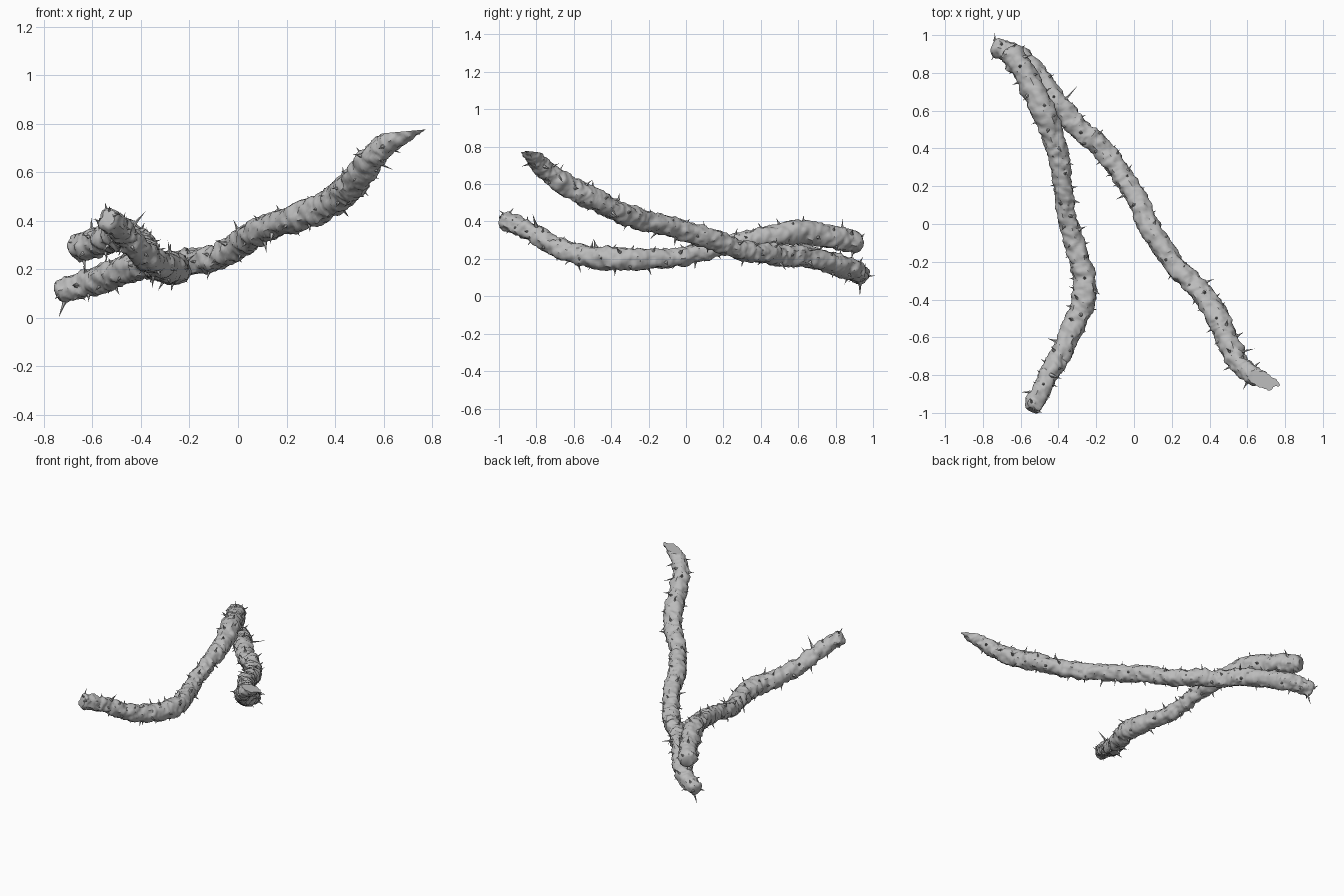
import bpy
import bmesh
import math
import random
from mathutils import Vector, noise

random.seed(7)
cube = bpy.data.objects.get("Cube")
if cube:
    bpy.data.objects.remove(cube, do_unlink=True)

# Single bark colour
bark = bpy.data.materials.new("grey bark")
bark.use_nodes = True
grey = (0.5, 0.5, 0.5, 1)
bark.diffuse_color = grey
shader = next(n for n in bark.node_tree.nodes if n.type == "BSDF_PRINCIPLED")
shader.inputs["Base Color"].default_value = grey
shader.inputs["Roughness"].default_value = 0.8

SIDES = 28
STEPS = 20
END_TAPER = (.65, .85, .95)

# Centre lines: x, y, z, radius
long_path = [
    (.86, -.89, .87, .036), (.75, -.855, .81, .038), (.64, -.81, .735, .044),
    (.555, -.74, .665, .053), (.49, -.6, .57, .058), (.44, -.49, .52, .06),
    (.345, -.35, .45, .056), (.215, -.22, .405, .053), (.09, -.03, .36, .056),
    (.005, .15, .3, .053), (-.08, .28, .25, .053), (-.18, .41, .23, .055),
    (-.295, .51, .215, .055), (-.4, .63, .215, .058), (-.52, .79, .175, .058),
    (-.62, .89, .14, .056), (-.745, .945, .105, .046),
]
bent_path = [
    (-.54, -.985, .41, .05), (-.48, -.85, .355, .05), (-.395, -.7, .265, .053),
    (-.315, -.53, .215, .058), (-.262, -.37, .2, .063), (-.285, -.2, .2, .055),
    (-.345, 0, .22, .05), (-.375, .2, .27, .05), (-.41, .4, .31, .055),
    (-.48, .6, .345, .063), (-.57, .78, .315, .061), (-.66, .93, .285, .057),
]


def spline(points):
    """Smooth samples through all control points."""
    p = [Vector(q) for q in points]
    p = [2 * p[0] - p[1]] + p + [2 * p[-1] - p[-2]]
    out = []
    for i in range(1, len(p) - 2):
        a, b, c, d = p[i - 1:i + 3]
        for k in range(STEPS):
            t = k / STEPS
            out.append(b + (c - a) * t / 2 + (2 * a - 5 * b + 4 * c - d) * t * t / 2
                       + (3 * b - a - 3 * c + d) * t ** 3 / 2)
    return out + [p[-2]]


def frames(points):
    """Position, radius and perpendicular axes, with rounded-off ends."""
    s = spline(points)
    last = len(s) - 1
    result = []
    for i, q in enumerate(s):
        along = (s[min(i + 1, last)] - s[max(i - 1, 0)]).xyz.normalized()
        side = along.cross(Vector((0, 0, 1))).normalized()
        from_end = min(i, last - i)
        r = q.w * (END_TAPER[from_end] if from_end < len(END_TAPER) else 1)
        result.append((q.xyz, r, along, side, side.cross(along)))
    return result


def bark_offset(p):
    """Gnarled knobs plus finer wrinkles."""
    return (.011 * noise.noise(p * 14) + .011 * noise.noise(p * 30)
            + .006 * noise.noise(p * 65))


def finish(name, bm):
    bmesh.ops.recalc_face_normals(bm, faces=bm.faces)
    mesh = bpy.data.meshes.new(name)
    bm.to_mesh(mesh)
    bm.free()
    mesh.materials.append(bark)
    mesh.polygons.foreach_set("use_smooth", [True] * len(mesh.polygons))
    mesh.set_sharp_from_angle(angle=math.radians(40))
    obj = bpy.data.objects.new(name, mesh)
    bpy.context.scene.collection.objects.link(obj)


def make_branch(name, path, cut_point=None):
    bm = bmesh.new()
    rings = []
    for pos, r, along, u, v in path:
        ring = []
        for j in range(SIDES):
            a = math.tau * j / SIDES
            out = u * math.cos(a) + v * math.sin(a)
            p = pos + out * r
            ring.append(bm.verts.new(p + out * bark_offset(p)))
        rings.append(ring)
    for r0, r1 in zip(rings, rings[1:]):
        for j in range(SIDES):
            k = (j + 1) % SIDES
            bm.faces.new((r0[j], r0[k], r1[k], r1[j]))
    bm.faces.new(rings[0])
    bm.faces.new(rings[-1])
    # Slanted slice across the raised tip
    if cut_point:
        bmesh.ops.bisect_plane(bm, geom=bm.verts[:] + bm.edges[:] + bm.faces[:],
                               plane_co=cut_point, plane_no=(-.09, 0, 1),
                               clear_outer=True)
        bmesh.ops.holes_fill(bm, edges=[e for e in bm.edges if e.is_boundary])
    finish(name, bm)


def add_thorn(bm, base, direction, length, radius):
    """Five-sided spike, slightly pinched toward its point."""
    u = direction.orthogonal().normalized()
    v = direction.cross(u)
    rings = []
    for h, w in ((0, 1), (.35, .45)):
        rings.append([bm.verts.new(base + direction * length * h + radius * w
                      * (u * math.cos(math.tau * j / 5) + v * math.sin(math.tau * j / 5)))
                      for j in range(5)])
    tip = bm.verts.new(base + direction * length)
    for j in range(5):
        k = (j + 1) % 5
        bm.faces.new((rings[0][j], rings[0][k], rings[1][k], rings[1][j]))
        bm.faces.new((rings[1][j], rings[1][k], tip))


def make_thorns(name, path, count, extra, ceiling=9):
    bm = bmesh.new()
    for i in range(count):
        pos, r, along, u, v = path[int((i + random.random()) / count * len(path))]
        a = i * 2.4 + random.uniform(-.5, .5)
        out = u * math.cos(a) + v * math.sin(a)
        direction = (out + along * random.uniform(-.5, .5)).normalized()
        length = random.choice((.022, .028, .035, .042, .052))
        base = pos + out * (r - .004)
        if max(pos.z, (base + direction * length).z) < ceiling:
            add_thorn(bm, base, direction, length, .005 + length * .12)
    for base, tip in extra:
        d = Vector(tip) - Vector(base)
        add_thorn(bm, Vector(base), d.normalized(), d.length, .014)
    finish(name, bm)


# Long branch, rising to a sliced tip
long_frames = frames(long_path)
make_branch("long_branch", long_frames, (.75, -.86, .774))
make_thorns("long_branch_thorns", long_frames, 90,
            [((-.71, .93, .08), (-.74, .93, 0)),
             ((-.38, .64, .25), (-.3, .73, .25)),
             ((.55, -.68, .65), (.64, -.66, .61))], .74)

# Bent branch, resting over the long one
bent_frames = frames(bent_path)
make_branch("bent_branch", bent_frames)
make_thorns("bent_branch_thorns", bent_frames, 80,
            [((-.44, -.8, .37), (-.38, -.82, .44)),
             ((-.53, -.96, .43), (-.53, -1, .46))])
